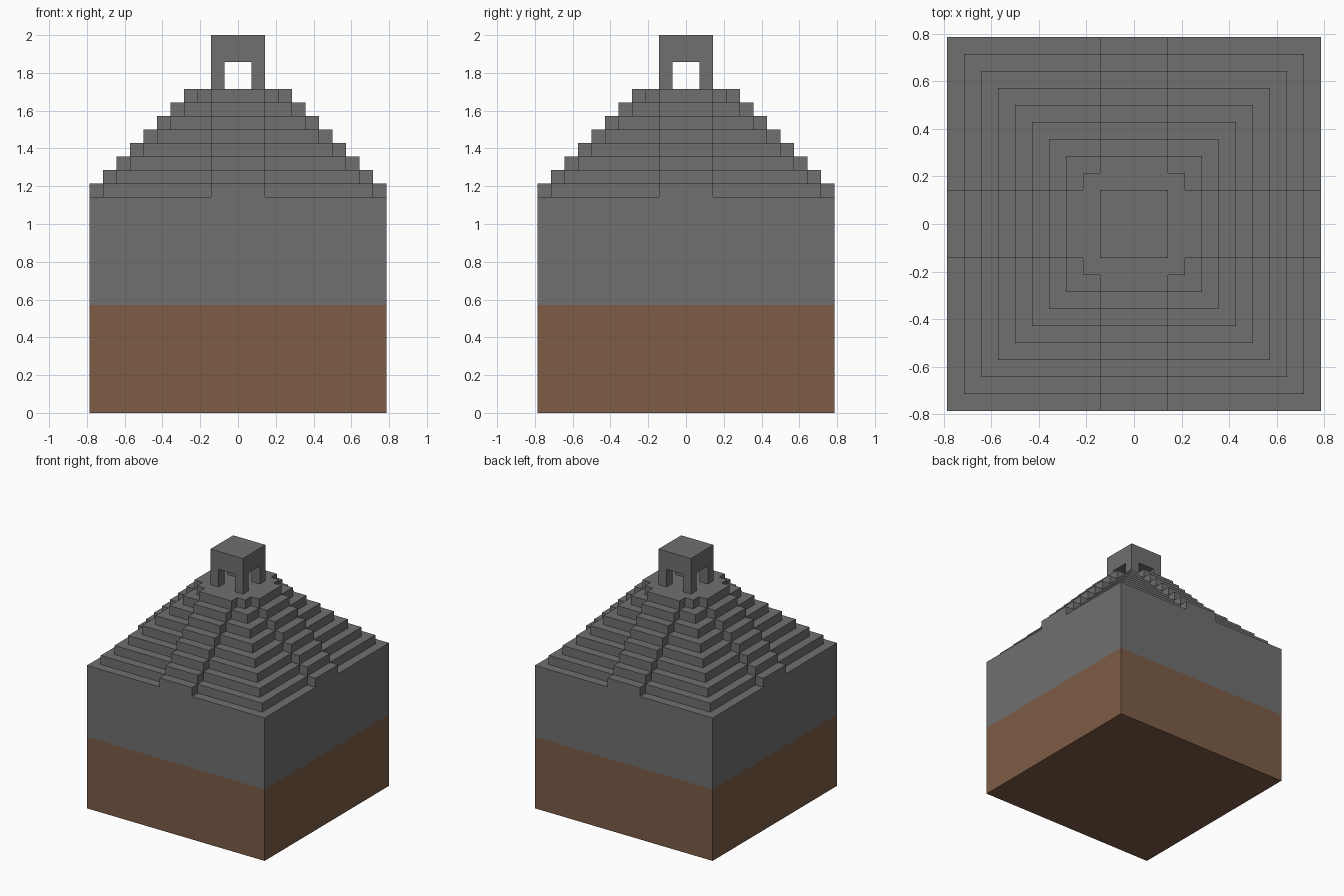
import bpy, bmesh
from mathutils import Vector

U = 1 / 14          # one building block
TIERS = 8           # number of stepped terraces
HALF = 11           # half width of the ground block, in blocks
STAIR = 2           # half width of each stairway, in blocks

if "Cube" in bpy.data.objects:
    bpy.data.objects.remove(bpy.data.objects["Cube"], do_unlink=True)


def material(name, colour):
    mat = bpy.data.materials.new(name)
    mat.use_nodes = True
    mat.diffuse_color = colour
    mat.node_tree.nodes["Principled BSDF"].inputs["Base Color"].default_value = colour
    return mat


stone = material("grey_stone", (0.162, 0.162, 0.162, 1))
earth = material("brown_earth", (0.205, 0.107, 0.061, 1))


def finish(name, bm, mat):
    """Weld, merge flat faces and turn the mesh into an object."""
    bmesh.ops.remove_doubles(bm, verts=bm.verts[:], dist=0.001)
    bmesh.ops.dissolve_limit(bm, angle_limit=0.01, verts=bm.verts[:], edges=bm.edges[:])
    bmesh.ops.recalc_face_normals(bm, faces=bm.faces[:])
    bmesh.ops.scale(bm, vec=(U, U, U), verts=bm.verts[:])
    mesh = bpy.data.meshes.new(name)
    bm.to_mesh(mesh)
    bm.free()
    mesh.materials.append(mat)
    bpy.context.collection.objects.link(bpy.data.objects.new(name, mesh))


def outline(half, reach, z):
    """Square of the given half width with a stair arm on each side."""
    quarter = [(-STAIR, reach), (STAIR, reach), (STAIR, half), (half, half), (half, STAIR)]
    points = []
    for _ in range(4):
        points += [Vector((x, y, z)) for x, y in quarter]
        quarter = [(y, -x) for x, y in quarter]
    return points


def bridge(bm, low, high):
    """Join two outlines, skipping faces that have no area."""
    for i in range(len(low)):
        j = (i + 1) % len(low)
        corners = []
        for p in (low[i], low[j], high[j], high[i]):
            if p not in corners:
                corners.append(p)
        if len(corners) < 3:
            continue
        area = sum(((corners[k] - corners[0]).cross(corners[k + 1] - corners[0])
                    for k in range(1, len(corners) - 1)), Vector())
        if area.length > 0.01:
            bm.faces.new([bm.verts.new(p) for p in corners])


# Earth layer under the monument
bm = bmesh.new()
bottom = outline(HALF, HALF, 0)
bridge(bm, bottom, outline(HALF, HALF, 8))
bm.faces.new([bm.verts.new((x, y, 0)) for x, y in
              ((-HALF, -HALF), (-HALF, HALF), (HALF, HALF), (HALF, -HALF))])
finish("earth_base", bm, earth)

# Stone block with stepped terraces and a stairway on each side
bm = bmesh.new()
rings = [outline(HALF, HALF, 8), outline(HALF, HALF, 16)]
for i in range(TIERS):
    for z in (16 + i, 17 + i):
        rings.append(outline(HALF - 1 - i, HALF - i, z))
for low, high in zip(rings, rings[1:]):
    bridge(bm, low, high)
bm.faces.new([bm.verts.new(p) for p in rings[-1]])
finish("stepped_pyramid", bm, stone)

# Shrine on top: thick roof on four corner pillars
bm = bmesh.new()
bmesh.ops.create_grid(bm, x_segments=3, y_segments=3, size=2)
for v in bm.verts:
    for axis in (0, 1):
        if abs(v.co[axis]) < 1.5:
            v.co[axis] = 1 if v.co[axis] > 0 else -1
    v.co.z = 26
ceiling = bm.faces[:]
roof = bmesh.ops.extrude_face_region(bm, geom=ceiling, use_keep_orig=True)["geom"]
bmesh.ops.translate(bm, vec=(0, 0, 2),
                    verts=[g for g in roof if isinstance(g, bmesh.types.BMVert)])
corners = []
for f in bm.faces:
    c = f.calc_center_median()
    if c.z < 26.1 and min(abs(c.x), abs(c.y)) > 1:
        corners.append(f)
feet = bmesh.ops.extrude_discrete_faces(bm, faces=corners)["faces"]
bmesh.ops.translate(bm, vec=(0, 0, -2), verts=[v for f in feet for v in f.verts])
bmesh.ops.delete(bm, geom=feet, context='FACES_ONLY')
finish("shrine", bm, stone)
